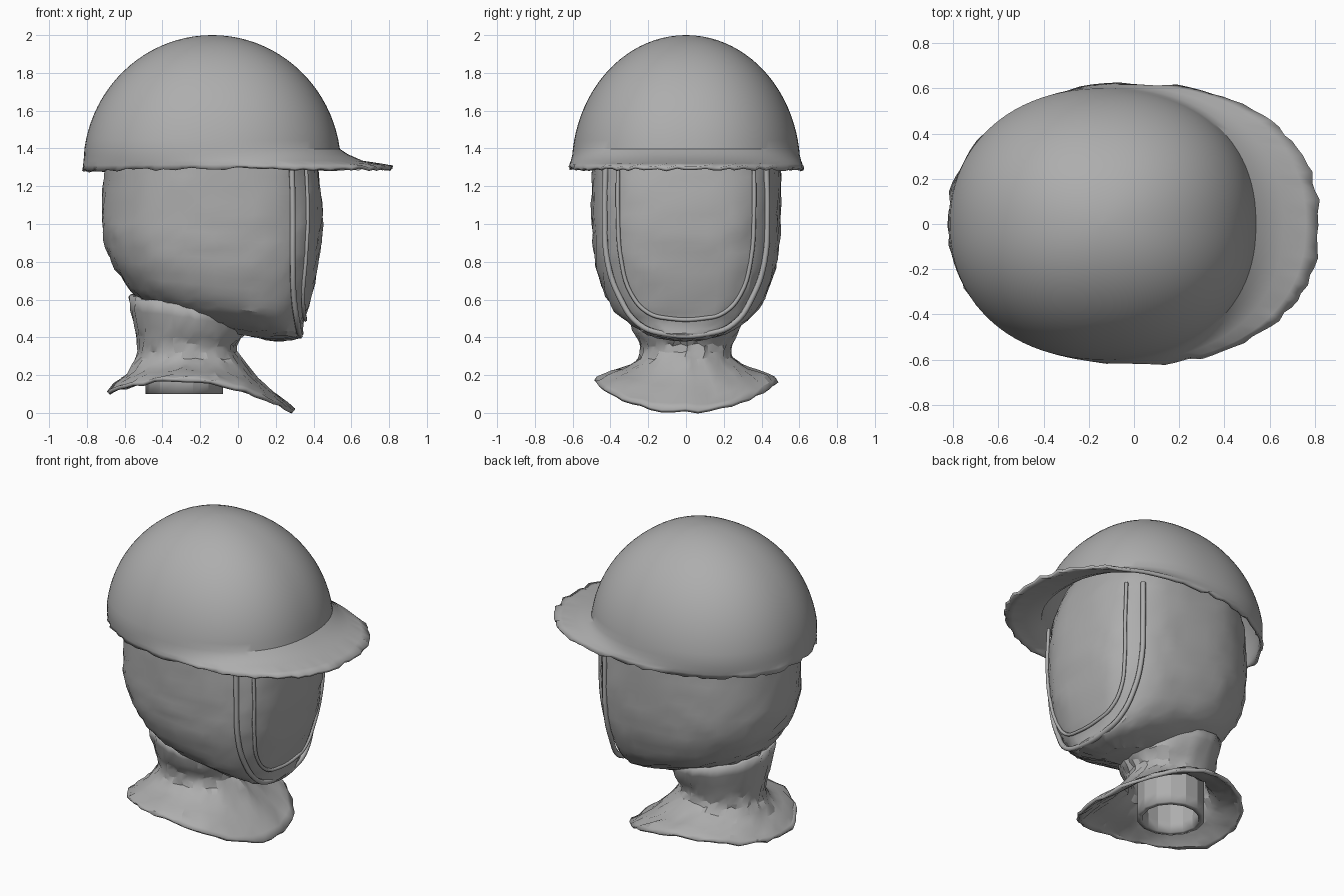
import bpy, bmesh, math, random
from mathutils import Vector

random.seed(4)
if "Cube" in bpy.data.objects:
    bpy.data.objects.remove(bpy.data.objects["Cube"])

grey = bpy.data.materials.new("plain grey")
grey.use_nodes = True
COLOUR = (0.42, 0.42, 0.42, 1)
grey.diffuse_color = COLOUR
grey.node_tree.nodes["Principled BSDF"].inputs["Base Color"].default_value = COLOUR


def ring(back, front, half, z_back, z_front, lift, n_back, n_front, count):
    """Closed outline: rounded at both ends, tilted from back to front."""
    cx, rx = (back + front) / 2, (front - back) / 2
    pts = []
    for i in range(count):
        a = math.tau * i / count
        c, s = math.cos(a), math.sin(a)
        e = 2 / (n_front if c > 0 else n_back)
        x = math.copysign(abs(c) ** e, c)
        y = math.copysign(abs(s) ** e, s)
        z = z_back + (z_front - z_back) * (x + 1) / 2 + lift * s * s
        pts.append(Vector((cx + rx * x, half * y, z)))
    return pts


def subdivide_rows(rows, steps):
    """Smoothly interpolate extra rows between the given ones."""
    out = []
    for i in range(len(rows) - 1):
        p = [rows[max(0, min(len(rows) - 1, i + k))] for k in (-1, 0, 1, 2)]
        for s in range(steps):
            t = s / steps
            out.append([0.5 * (2 * b + (c - a) * t + (2 * a - 5 * b + 4 * c - d) * t * t
                               + (3 * b - a - 3 * c + d) * t ** 3)
                        for a, b, c, d in zip(*p)])
    return out + [list(rows[-1])]


def loft(name, rows, n_back=2, n_front=2, count=64, caps=(False, False),
         rough=lambda i: 0, thick=0, angle=30):
    bm = bmesh.new()
    loops = []
    for i, row in enumerate(rows):
        r = rough(i)
        loops.append([bm.verts.new(p + Vector([random.uniform(-r, r) for _ in "xyz"]))
                      for p in ring(*row, n_back, n_front, count)])
    for low, high in zip(loops, loops[1:]):
        for j in range(count):
            k = (j + 1) % count
            bm.faces.new((low[j], low[k], high[k], high[j]))
    if caps[0]:
        bm.faces.new(loops[0][::-1])
    if caps[1]:
        bm.faces.new(loops[-1])
    bmesh.ops.recalc_face_normals(bm, faces=bm.faces)
    mesh = bpy.data.meshes.new(name)
    bm.to_mesh(mesh)
    bm.free()
    obj = bpy.data.objects.new(name, mesh)
    bpy.context.collection.objects.link(obj)
    if thick:
        mod = obj.modifiers.new("thickness", "SOLIDIFY")
        mod.thickness = thick
        mod.offset = -1
    finish(obj, angle)
    return obj


def finish(obj, angle):
    obj.data.materials.append(grey)
    bpy.ops.object.select_all(action="DESELECT")
    obj.select_set(True)
    bpy.context.view_layer.objects.active = obj
    if obj.type == "MESH":
        bpy.ops.object.shade_smooth_by_angle(angle=math.radians(angle))


# Helmet: ragged brim edge, flared brim, then a smooth dome
brim = [
    (-.825, .82, .62, 1.285, 1.305, 0),
    (-.82, .76, .617, 1.31, 1.32, 0),
    (-.818, .66, .61, 1.335, 1.335, 0),
    (-.815, .58, .602, 1.36, 1.37, 0),
]
dome = []
for i in range(22):
    a = math.radians(8 + 81.5 * i / 21)
    c, z = math.cos(a), 1.3 + .7 * math.sin(a)
    dome.append((-.137 - .683 * c, -.137 + .683 * c, .605 * c, z, z, 0))
loft("helmet", brim + dome, 2.15, 2.25, 96, (False, True),
     lambda i: .009 if i == 0 else 0, .018)

# Head: tilted jaw, broad flat face, rounded back
head = [
    (-.38, .20, .12, .50, .38, 0),
    (-.46, .335, .25, .55, .40, 0),
    (-.54, .345, .36, .62, .47, 0),
    (-.60, .375, .425, .69, .57, 0),
    (-.67, .42, .475, .80, .74, 0),
    (-.71, .44, .495, .92, .90, 0),
    (-.72, .448, .50, 1.05, 1.05, 0),
    (-.71, .43, .50, 1.25, 1.25, 0),
    (-.69, .40, .49, 1.40, 1.40, 0),
    (-.60, .30, .42, 1.62, 1.62, 0),
    (-.40, .10, .24, 1.82, 1.82, 0),
]
loft("head", subdivide_rows(head, 3), 2.2, 3, 56, (True, True),
     lambda i: .006, angle=24)

# Neck flaring into a thin ragged collar
neck = [
    (-.70, .30, .485, .115, .015, .11),
    (-.655, .21, .44, .15, .09, .085),
    (-.585, .10, .33, .21, .19, .04),
    (-.535, .01, .25, .29, .29, 0),
    (-.53, -.01, .245, .36, .36, 0),
    (-.55, .03, .28, .46, .42, 0),
    (-.575, .03, .32, .62, .5, 0),
]
loft("neck_and_collar", subdivide_rows(neck, 2), 2, 2, 48,
     rough=lambda i: .009, thick=.02, angle=24)

# Hollow faceted neck tube under the collar
tube = [(-.49, -.08, .2, z, z, 0) for z in (.10, .17, .36)]
loft("neck_tube", tube, 2, 2, 14, (False, True), thick=.035, angle=20)


# U-shaped seams framing the face
def seam(name, side, radius):
    mirrored = [(x, -y, z) for x, y, z in reversed(side)]
    curve = bpy.data.curves.new(name, "CURVE")
    curve.dimensions = "3D"
    curve.bevel_depth = radius
    curve.bevel_resolution = 1
    curve.resolution_u = 5
    spline = curve.splines.new("BEZIER")
    pts = side + mirrored
    spline.bezier_points.add(len(pts) - 1)
    for bp, co in zip(spline.bezier_points, pts):
        bp.co = co
        bp.handle_left_type = bp.handle_right_type = "AUTO"
    obj = bpy.data.objects.new(name, curve)
    bpy.context.collection.objects.link(obj)
    finish(obj, 30)


seam("face_frame", [(.285, .425, 1.32), (.29, .43, 1.05), (.29, .415, .80),
                    (.295, .355, .62), (.315, .25, .47), (.325, .12, .42)], .016)
seam("face_inner_seam", [(.36, .36, 1.32), (.37, .36, 1.05), (.36, .345, .82),
                         (.345, .29, .63), (.35, .20, .53), (.355, .09, .50)], .011)
